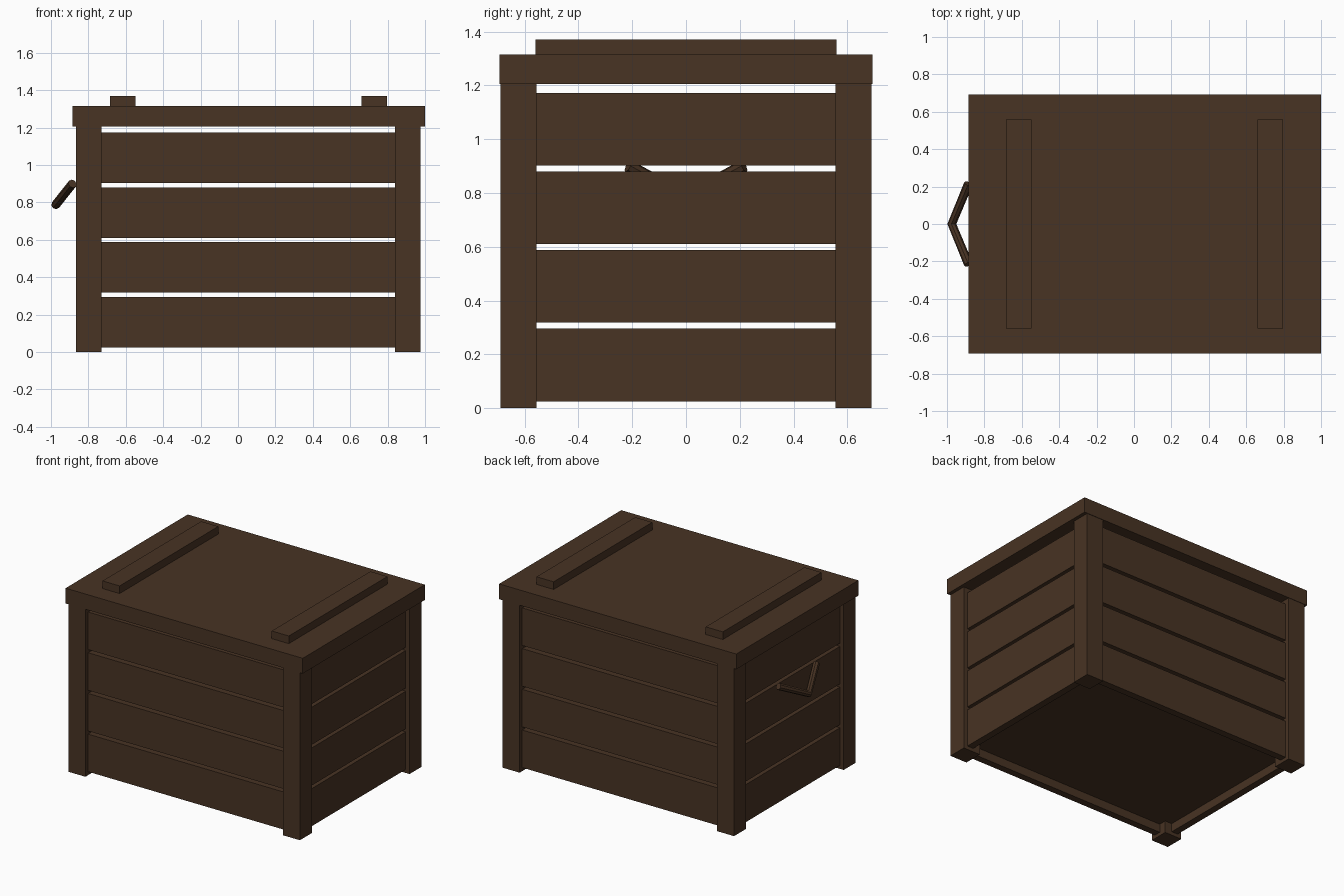
import bpy

if "Cube" in bpy.data.objects:
    bpy.data.objects.remove(bpy.data.objects["Cube"])

CX = 0.055                 # centre of the box body along x
HX, HY = 0.92, 0.69        # half sizes of the body
POST = 0.135               # post width
LID_Z = 1.205              # underside of the lid
RECESS, THICK = 0.03, 0.05 # slat inset and thickness

wood = bpy.data.materials.new("dark brown wood")
wood.diffuse_color = (0.065, 0.033, 0.017, 1)
wood.use_nodes = True
wood.node_tree.nodes["Principled BSDF"].inputs["Base Color"].default_value = wood.diffuse_color


def box(name, x0, x1, y0, y1, z0, z1):
    bpy.ops.mesh.primitive_cube_add(size=1, location=((x0 + x1) / 2, (y0 + y1) / 2, (z0 + z1) / 2))
    ob = bpy.context.object
    ob.name = name
    ob.scale = (x1 - x0, y1 - y0, z1 - z0)
    bpy.ops.object.transform_apply(location=False, rotation=False, scale=True)
    ob.data.materials.append(wood)
    return ob


# Corner posts
for sx in (-1, 1):
    for sy in (-1, 1):
        xs = sorted((CX + sx * HX, CX + sx * (HX - POST)))
        ys = sorted((sy * HY, sy * (HY - POST)))
        box("corner_post", *xs, *ys, 0, LID_Z)

# Four rows of wall slats with open gaps between them
for row in range(4):
    z0 = 0.025 + row * 0.2925
    z1 = z0 + 0.27
    for s in (-1, 1):
        ys = sorted((s * (HY - RECESS), s * (HY - RECESS - THICK)))
        box("long_slat", CX - HX + POST, CX + HX - POST, *ys, z0, z1)
        xs = sorted((CX + s * (HX - RECESS), CX + s * (HX - RECESS - THICK)))
        box("end_slat", *xs, -HY + POST, HY - POST, z0, z1)

# Floor panel, set slightly above the slat bottoms
inset = RECESS + THICK
box("floor", CX - HX + inset, CX + HX - inset, -HY + inset, HY - inset, 0.085, 0.115)

# Lid with two cleats
box("lid", -0.885, 1.0, -0.693, 0.693, LID_Z, 1.315)
for x in (-0.617, 0.728):
    box("lid_cleat", x - 0.068, x + 0.068, -0.56, 0.56, 1.315, 1.37)

# Bent handle on the left end
curve = bpy.data.curves.new("handle", "CURVE")
curve.dimensions = "3D"
curve.bevel_depth = 0.024
curve.bevel_resolution = 2
curve.use_fill_caps = True
spline = curve.splines.new("POLY")
path = [(-0.885, -0.215, 0.9), (-0.974, 0, 0.788), (-0.885, 0.215, 0.9)]
spline.points.add(len(path) - 1)
for point, co in zip(spline.points, path):
    point.co = (*co, 1)
handle = bpy.data.objects.new("handle", curve)
bpy.context.collection.objects.link(handle)
curve.materials.append(wood)
bpy.ops.object.select_all(action="DESELECT")
handle.select_set(True)
bpy.context.view_layer.objects.active = handle
bpy.ops.object.convert(target="MESH")
bpy.ops.object.shade_smooth_by_angle()
